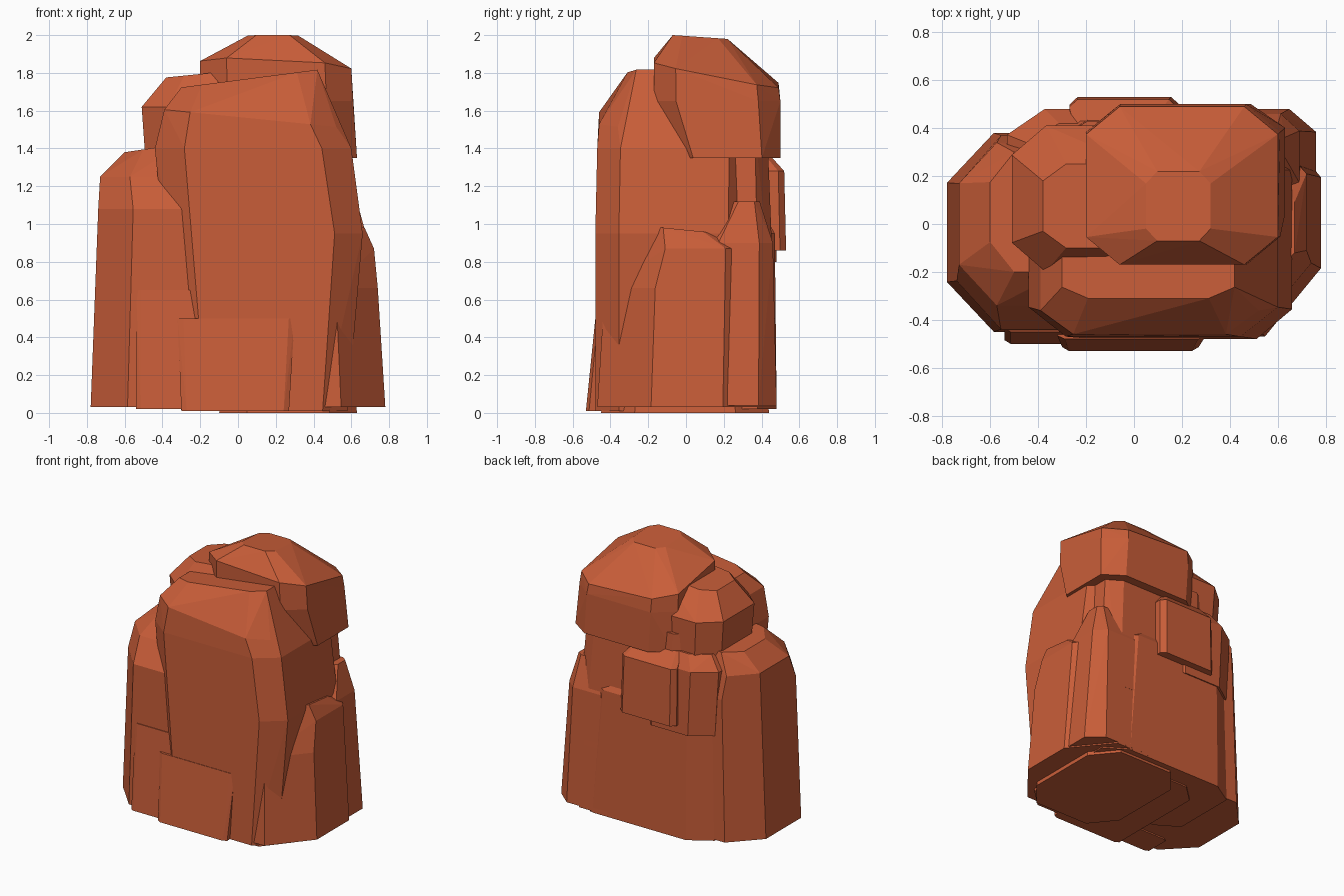
import bpy
import bmesh
import math

default_cube = bpy.data.objects.get("Cube")
if default_cube:
    bpy.data.objects.remove(default_cube, do_unlink=True)

# Single terracotta stone colour
stone = bpy.data.materials.new("terracotta_stone")
stone.use_nodes = True
colour = (.58, .11, .04, 1)
stone.diffuse_color = colour
stone.node_tree.nodes["Principled BSDF"].inputs["Base Color"].default_value = colour


def tier(height, left, right, front, back, lean_x=0, lean_y=0):
    """Rectangle at a height, optionally tilted, whose corners get cut off."""
    centre_x, centre_y = (left + right) / 2, (front + back) / 2
    half_x, half_y = (right - left) / 2, (back - front) / 2

    def outline(corner):
        keep = 1 - corner
        for side_x in (-1, 1):
            for side_y in (-1, 1):
                for cut_x, cut_y in ((1, keep), (keep, 1)):
                    offset_x = half_x * side_x * cut_x
                    offset_y = half_y * side_y * cut_y
                    rise = lean_x * offset_x + lean_y * offset_y
                    yield (centre_x + offset_x, centre_y + offset_y, height + rise)
    return outline


def boulder(name, corner, *tiers):
    """Faceted convex boulder wrapped around its stacked tiers."""
    mesh = bpy.data.meshes.new(name)
    bm = bmesh.new()
    for outline in tiers:
        for point in outline(corner):
            bm.verts.new(point)
    bmesh.ops.convex_hull(bm, input=bm.verts[:])
    loose = [vert for vert in bm.verts if not vert.link_faces]
    bmesh.ops.delete(bm, geom=loose, context="VERTS")
    bmesh.ops.dissolve_limit(bm, angle_limit=math.radians(2),
                             verts=bm.verts[:], edges=bm.edges[:])
    bmesh.ops.recalc_face_normals(bm, faces=bm.faces[:])
    bm.to_mesh(mesh)
    bm.free()
    mesh.materials.append(stone)
    rock = bpy.data.objects.new(name, mesh)
    bpy.context.collection.objects.link(rock)


# Tall front column with a chamfered crown
boulder("front_column", .3,
        tier(height=.01, left=-.3, right=.58, front=-.48, back=.35),
        tier(height=.95, left=-.33, right=.66, front=-.48, back=.35),
        tier(height=1.4, left=-.44, right=.6, front=-.47, back=.35),
        tier(height=1.56, left=-.39, right=.52, front=-.46, back=.2, lean_x=-.1),
        tier(height=1.77, left=-.3, right=.42, front=-.31, back=0, lean_x=.13))

# Left shoulder, sloping up towards the middle
boulder("left_shoulder", .5,
        tier(height=.03, left=-.78, right=0, front=-.45, back=.38),
        tier(height=1.08, left=-.74, right=0, front=-.44, back=.37),
        tier(height=1.25, left=-.73, right=-.1, front=-.34, back=.34),
        tier(height=1.41, left=-.6, right=-.2, front=-.2, back=.3, lean_x=.15))

# Right buttress with its sloping front edge
boulder("right_buttress", .6,
        tier(height=.03, left=0, right=.78, front=-.47, back=.48),
        tier(height=.66, left=0, right=.74, front=-.43, back=.46),
        tier(height=.87, left=0, right=.72, front=-.35, back=.45),
        tier(height=.97, left=.1, right=.67, front=-.28, back=.25, lean_y=-.1))

# Pointed stone leaning on the back of the buttress
boulder("rear_right_spur", .4,
        tier(height=.04, left=.2, right=.76, front=0, back=.48),
        tier(height=.9, left=.3, right=.69, front=.1, back=.46),
        tier(height=1.12, left=.45, right=.63, front=.25, back=.39))

# Rear wall and foundation
boulder("rear_wall", .3,
        tier(height=.02, left=-.5, right=.6, front=-.2, back=.48),
        tier(height=.95, left=-.48, right=.5, front=-.2, back=.47),
        tier(height=1.08, left=-.4, right=.3, front=-.1, back=.4))

boulder("foundation_stone", .4,
        tier(height=0, left=-.1, right=.63, front=-.45, back=.44),
        tier(height=.3, left=0, right=.6, front=-.4, back=.4))

# Core carrying the cap
boulder("inner_core", .25,
        tier(height=.5, left=-.3, right=.63, front=-.2, back=.47),
        tier(height=1.5, left=-.3, right=.55, front=-.1, back=.43))

# Overhanging ledge at the back, in two stones
boulder("rear_ledge", .15,
        tier(height=.86, left=-.27, right=.19, front=.1, back=.53),
        tier(height=1.28, left=-.27, right=.18, front=.1, back=.52),
        tier(height=1.38, left=-.25, right=.1, front=.1, back=.43))
boulder("rear_ledge_end", .5,
        tier(height=.8, left=-.5, right=.1, front=.05, back=.48),
        tier(height=1.28, left=-.53, right=.1, front=.05, back=.48),
        tier(height=1.38, left=-.45, right=.1, front=.1, back=.42))

# Upper left block tucked behind the column
boulder("upper_left_block", .4,
        tier(height=1.2, left=-.48, right=.2, front=-.18, back=.4),
        tier(height=1.62, left=-.51, right=.2, front=-.2, back=.41),
        tier(height=1.8, left=-.38, right=.1, front=-.1, back=.25, lean_x=.1))

# Large faceted cap stone
boulder("cap_stone", .35,
        tier(height=1.35, left=-.18, right=.63, front=-.06, back=.5),
        tier(height=1.65, left=-.2, right=.61, front=-.17, back=.5),
        tier(height=1.8, left=-.2, right=.6, front=-.17, back=.49, lean_x=-.05, lean_y=-.2),
        tier(height=1.99, left=.05, right=.32, front=-.07, back=.22, lean_y=-.07))

# Flared slabs forming vertical cracks along the foot
boulder("front_foot_slab", .1,
        tier(height=.01, left=-.3, right=.27, front=-.53, back=-.2),
        tier(height=.5, left=-.32, right=.3, front=-.48, back=-.2))
boulder("front_left_slab", .15,
        tier(height=.02, left=-.54, right=-.2, front=-.5, back=-.3),
        tier(height=.65, left=-.54, right=-.2, front=-.45, back=-.3))
